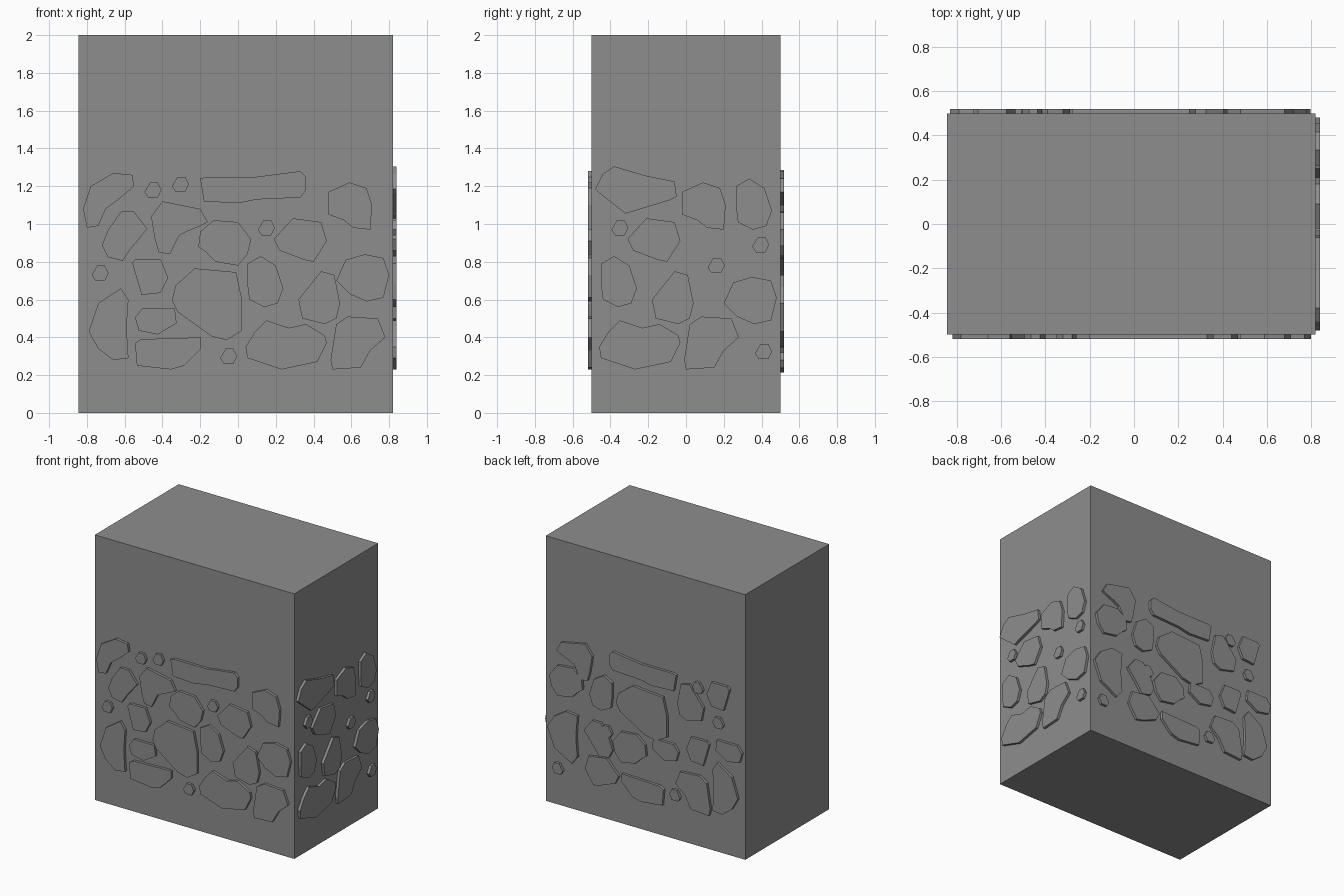
import bpy
import bmesh
from mathutils import Vector

default_cube = bpy.data.objects.get("Cube")
if default_cube:
    bpy.data.objects.remove(default_cube, do_unlink=True)

LEFT, RIGHT, DEPTH, HEIGHT = -0.845, 0.82, 0.5, 2.0
RELIEF = 0.02

stone_grey = bpy.data.materials.new("stone_grey")
stone_grey.use_nodes = True
grey = (0.27, 0.27, 0.27, 1.0)
stone_grey.diffuse_color = grey
stone_grey.node_tree.nodes["Principled BSDF"].inputs["Base Color"].default_value = grey


def make_object(name, bm):
    """Turn a bmesh into a flat shaded grey object."""
    bmesh.ops.recalc_face_normals(bm, faces=bm.faces)
    mesh = bpy.data.meshes.new(name)
    bm.to_mesh(mesh)
    bm.free()
    mesh.materials.append(stone_grey)
    part = bpy.data.objects.new(name, mesh)
    bpy.context.collection.objects.link(part)
    return part


# Stone outlines in hundredths, centred on their own bounds
outlines = {}


def outline(name, *points):
    us, vs = zip(*points)
    centre = Vector((min(us) + max(us), min(vs) + max(vs))) / 2
    outlines[name] = [(Vector(p) - centre) / 100 for p in points]


outline("pebble", (0, 4), (3, 9), (7, 9), (9, 5), (7, 1), (2, 1))
outline("kidney", (0, 10), (4, 22), (16, 29), (26, 28), (27, 22),
        (20, 16), (12, 10), (8, 1), (2, 0))
outline("slab", (0, 13), (3, 14), (30, 14), (53, 17), (56, 14),
        (56, 7), (53, 3), (30, 2), (20, 0), (2, 1))
outline("notched", (0, 13), (0, 20), (11, 25), (20, 22), (23, 13),
        (22, 0), (13, 1), (8, 5), (0, 8))
outline("leaf", (0, 8), (3, 16), (10, 26), (17, 26), (24, 17),
        (15, 6), (11, 0), (3, 2))
outline("hook", (0, 20), (6, 28), (26, 24), (30, 17), (26, 15), (19, 12),
        (15, 10), (10, 0), (4, 1), (2, 8))
outline("rounded", (0, 10), (1, 18), (8, 24), (21, 23), (28, 14),
        (26, 6), (21, 0), (9, 2), (4, 7))
outline("shield", (0, 12), (10, 23), (25, 21), (28, 11), (21, 0), (16, 1), (3, 6))
outline("block", (0, 17), (2, 19), (15, 19), (19, 9), (15, 1), (5, 0), (2, 10))
outline("boulder", (0, 21), (2, 29), (12, 38), (34, 36), (37, 22),
        (37, 5), (29, 0), (21, 2), (3, 15))
outline("egg", (0, 23), (7, 27), (15, 22), (19, 10), (16, 2), (9, 0), (1, 4), (0, 12))
outline("broad", (0, 11), (5, 22), (15, 25), (25, 23), (28, 14),
        (25, 2), (16, 0), (7, 4))
outline("tooth", (0, 13), (4, 18), (12, 28), (19, 26), (22, 11),
        (20, 3), (14, 0), (2, 3))
outline("tall", (0, 15), (5, 30), (17, 38), (21, 32), (20, 17),
        (21, 1), (13, 0), (5, 6))
outline("loaf", (0, 9), (4, 14), (21, 14), (22, 6), (12, 0), (2, 2))
outline("wedge", (0, 14), (3, 16), (35, 17), (35, 11), (26, 2), (19, 0), (1, 2))
outline("ridge", (0, 12), (5, 20), (11, 26), (23, 22), (32, 24), (42, 18),
        (43, 14), (38, 4), (19, 0), (1, 6))
outline("corner", (0, 5), (3, 24), (9, 28), (25, 27), (29, 17),
        (21, 10), (16, 1), (1, 0))
outline("slanted", (0, 13), (4, 21), (10, 25), (27, 20), (42, 17),
        (43, 9), (39, 7), (16, 0), (2, 11))


def stone_wall(name, origin, along, outward, stones):
    """Raise stones (outline, position, height, optional scales) on one wall."""
    origin, along, outward = Vector(origin), Vector(along), Vector(outward)
    bm = bmesh.new()
    for kind, u, z, *scales in stones:
        su, sz = scales or (1, 1)
        verts = []
        for p in outlines[kind]:
            place = along * (u + p.x * su) + Vector((0, 0, z + p.y * sz))
            verts.append(bm.verts.new(origin + place - outward * RELIEF / 2))
        base = bm.faces.new(verts)
        raised = bmesh.ops.extrude_face_region(bm, geom=[base], use_keep_orig=True)
        tops = [g for g in raised["geom"] if isinstance(g, bmesh.types.BMVert)]
        bmesh.ops.translate(bm, verts=tops, vec=outward * RELIEF * 1.5)
    return make_object(name, bm)


# Main block
bm = bmesh.new()
bmesh.ops.create_cube(bm, size=1)
bmesh.ops.scale(bm, verts=bm.verts, vec=(RIGHT - LEFT, DEPTH * 2, HEIGHT))
bmesh.ops.translate(bm, verts=bm.verts, vec=((LEFT + RIGHT) / 2, 0, HEIGHT / 2))
make_object("wall_block", bm)

# Front stones
stone_wall("front_stones", (0, -DEPTH, 0), (1, 0, 0), (0, -1, 0), [
    ("kidney", -.685, 1.125), ("pebble", -.45, 1.18), ("pebble", -.305, 1.21),
    ("slab", .08, 1.195), ("notched", .595, 1.095), ("leaf", -.6, .935),
    ("hook", -.31, .98), ("rounded", -.07, .9), ("pebble", .15, .98),
    ("shield", .33, .915), ("pebble", -.73, .74), ("block", -.465, .72),
    ("boulder", -.165, .575), ("egg", .145, .695), ("broad", .66, .715),
    ("tooth", .43, .61), ("tall", -.685, .47), ("loaf", -.435, .485),
    ("wedge", -.37, .315), ("pebble", -.05, .3), ("ridge", .255, .36),
    ("corner", .635, .37)])

# Right side stones
stone_wall("right_stones", (RIGHT, 0, 0), (0, 1, 0), (1, 0, 0), [
    ("slanted", -.265, 1.18), ("notched", .095, 1.095), ("egg", .36, 1.105),
    ("pebble", .395, .89), ("pebble", -.35, .98), ("shield", -.17, .915),
    ("pebble", .16, .78), ("egg", -.355, .695), ("tooth", -.07, .61),
    ("broad", .34, .595), ("ridge", -.245, .36), ("corner", .135, .37),
    ("pebble", .41, .325)])

# Back stones
stone_wall("back_stones", (0, DEPTH, 0), (1, 0, 0), (0, 1, 0), [
    ("hook", .57, 1.14), ("rounded", .64, .95), ("slab", 0, 1.2),
    ("egg", .35, .95), ("boulder", .01, .89, -1.15, .95),
    ("tall", .67, .54, -1.2, -1), ("leaf", .37, .59), ("shield", .34, .35),
    ("rounded", .11, .59), ("pebble", .3, .67), ("loaf", -.19, .65),
    ("wedge", 0, .3), ("pebble", -.27, .34), ("corner", -.42, .4),
    ("tall", -.69, .49), ("block", -.46, .72), ("loaf", -.72, .78),
    ("tooth", -.4, 1.07), ("block", -.63, 1.18), ("pebble", -.46, 1.2),
    ("pebble", -.63, .98), ("pebble", .71, .28)])
